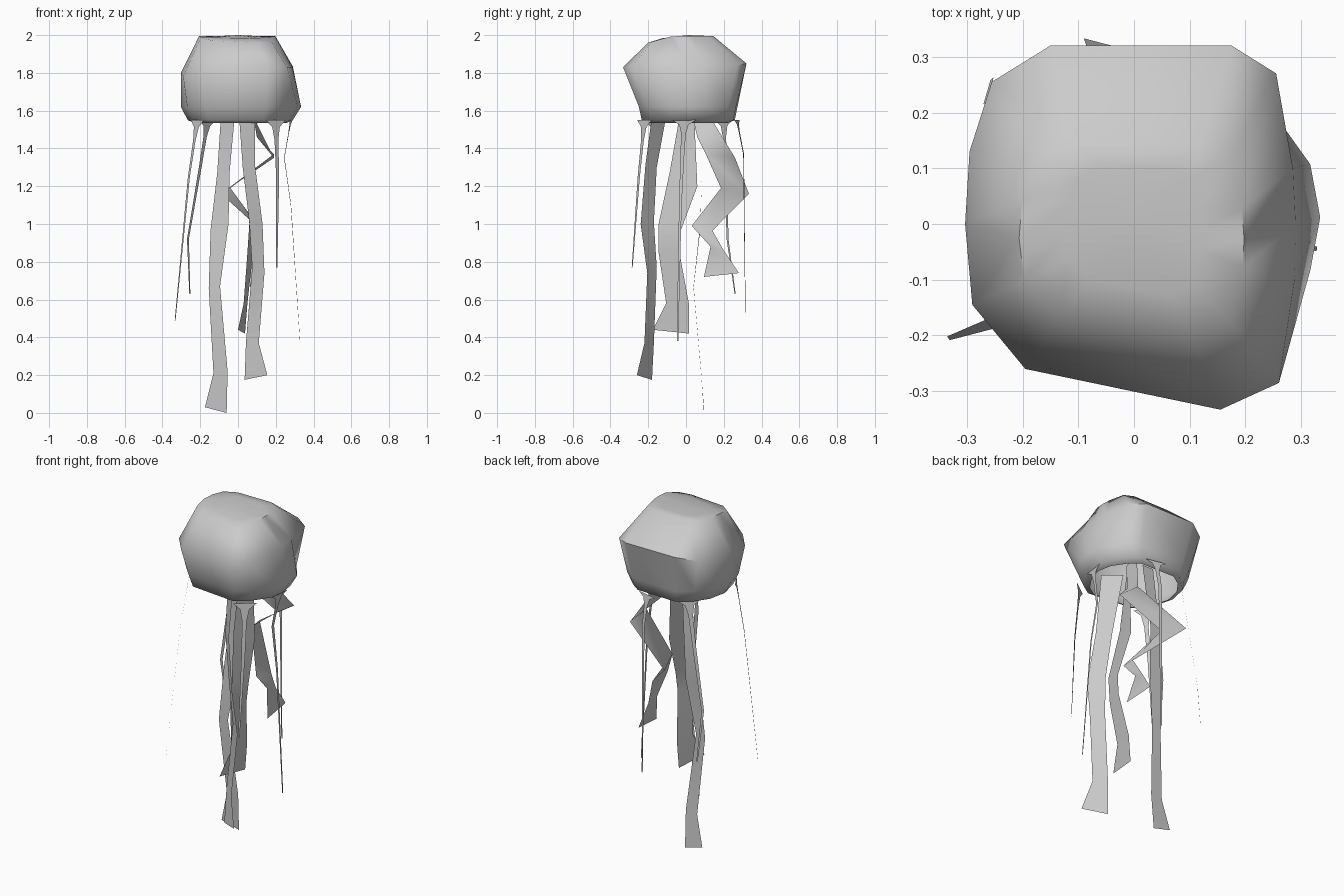
import bpy, bmesh, math
from mathutils import Vector


def make(name, bm, angle):
    me = bpy.data.meshes.new(name)
    bm.to_mesh(me)
    bm.free()
    ob = bpy.data.objects.new(name, me)
    bpy.context.collection.objects.link(ob)
    bpy.ops.object.select_all(action='DESELECT')
    ob.select_set(True)
    bpy.context.view_layer.objects.active = ob
    bpy.ops.object.shade_smooth_by_angle(angle=math.radians(angle))
    return ob


def strip(name, pairs):
    """Flat ribbon through pairs of left and right edge points."""
    bm = bmesh.new()
    rows = [[bm.verts.new(p) for p in pair] for pair in pairs]
    for a, b in zip(rows, rows[1:]):
        bm.faces.new((a[0], a[1], b[1], b[0]))
    return make(name, bm, 150)


# Bell: a lopsided widest ring, a shrunken shoulder above it, oval skirt rings below
mid = [(-.195, -.26, 1.78), (.155, -.333, 1.83), (.26, -.285, 1.83), (.288, -.1, 1.83),
       (.29, 0, 1.835), (.285, .1, 1.84), (.255, .27, 1.84), (.175, .32, 1.85),
       (-.15, .32, 1.85), (-.255, .255, 1.83), (-.295, .13, 1.81), (-.303, 0, 1.80),
       (-.29, -.145, 1.78)]
N = len(mid)


def oval(rx, ry, cx, cy, z):
    angles = [math.atan2(y, x) for x, y, _ in mid]
    return [(cx + rx * math.cos(a), cy + ry * math.sin(a), z) for a in angles]


shoulder = [(x * .68, y * .53 - .025, min(1.995, 1.96 + (y * .53 + .175) * .27)) for x, y, _ in mid]
crown = [(x * .4, y * .35 - .01, 1.99 + y * .02) for x, y, _ in mid]
rings = [crown, shoulder, mid,
         oval(.318, .288, .016, .012, 1.62),
         oval(.278, .272, .012, .012, 1.55),
         oval(.245, .235, .012, .012, 1.535)]
bm = bmesh.new()
loops = [[bm.verts.new(p) for p in ring] for ring in rings]
for a, b in zip(loops, loops[1:]):
    for i in range(N):
        j = (i + 1) % N
        bm.faces.new((a[i], b[i], b[j], a[j]))
c = bm.verts.new((0, .01, 2.0))
for i in range(N):
    bm.faces.new((loops[0][i], loops[0][(i + 1) % N], c))
bmesh.ops.recalc_face_normals(bm, faces=bm.faces)
make("bell", bm, 58)

# Broad oral arms hanging inside the open bell
strip("left_arm", [
    ((-.085, .06, 1.65), (-.01, .06, 1.65)),
    ((-.11, .085, 1.27), (-.045, .085, 1.27)),
    ((-.145, .075, .97), (-.05, .075, 1.0)),
    ((-.155, .04, .66), (-.095, .04, .67)),
    ((-.13, .08, .21), (-.055, .08, .22)),
    ((-.175, .095, .03), (-.06, .095, 0))])
strip("front_arm", [
    ((0, -.09, 1.65), (.09, -.17, 1.65)),
    ((.025, -.155, 1.3), (.09, -.215, 1.31)),
    ((.06, -.17, 1.01), (.13, -.24, 1.0)),
    ((.075, -.155, .77), (.14, -.205, .74)),
    ((.042, -.17, .37), (.11, -.22, .37)),
    ((.035, -.18, .175), (.155, -.26, .2))])
strip("right_arm", [
    ((.03, -.02, 1.65), (.07, .04, 1.65)),
    ((.03, -.085, 1.28), (.07, .06, 1.2)),
    ((.06, -.145, 1.0), (.09, -.03, .96)),
    ((.05, -.145, .85), (.08, -.035, .85)),
    ((.03, -.105, .58), (.05, .015, .58)),
    ((0, -.175, .44), (.037, .015, .42))])
strip("curled_arm", [
    ((.07, .02, 1.63), (.08, .11, 1.65)),
    ((.10, .06, 1.46), (.10, .15, 1.53)),
    ((.19, .105, 1.37), (.19, .26, 1.35)),
    ((-.04, .185, 1.19), (-.09, .333, 1.16)),
    ((.10, .03, .99), (.125, .14, .965)),
    ((.10, .13, .88), (.11, .2, .86)),
    ((.13, .095, .72), (.12, .28, .74))])


# Thin rim tentacles: flared root, flat side facing outward
def tentacle(name, path):
    pts = [Vector(p) for p in path]
    pts.insert(1, pts[0].lerp(pts[1], .12))
    pts.insert(2, pts[0].lerp(pts[2], .35))
    widths = [.13, .05, .025, .02, .014, .009]
    end = pts[-1]
    side = Vector((-end.y, end.x, 0)).normalized()
    pairs = []
    for i, p in enumerate(pts):
        w = widths[i] if i < len(pts) - 1 else .008
        pairs.append((p - side * w / 2, p + side * w / 2))
    strip(name, pairs)


tentacle("front_left_tentacle", [(-.215, -.165, 1.55), (-.26, -.18, 1.25), (-.333, -.205, .49)])
tentacle("back_left_tentacle", [(-.16, .2, 1.55), (-.2, .21, 1.3), (-.265, .22, .92), (-.255, .26, .63)])
tentacle("front_right_tentacle", [(.2, -.22, 1.55), (.21, -.25, 1.25), (.205, -.285, .77)])
tentacle("right_tentacle", [(.28, -.01, 1.55), (.245, -.02, 1.35), (.28, -.03, 1.1), (.328, -.045, .38)])
tentacle("back_tentacle", [(.07, .27, 1.55), (.07, .305, 1.37), (.07, .31, .9), (.07, .315, .5)])
